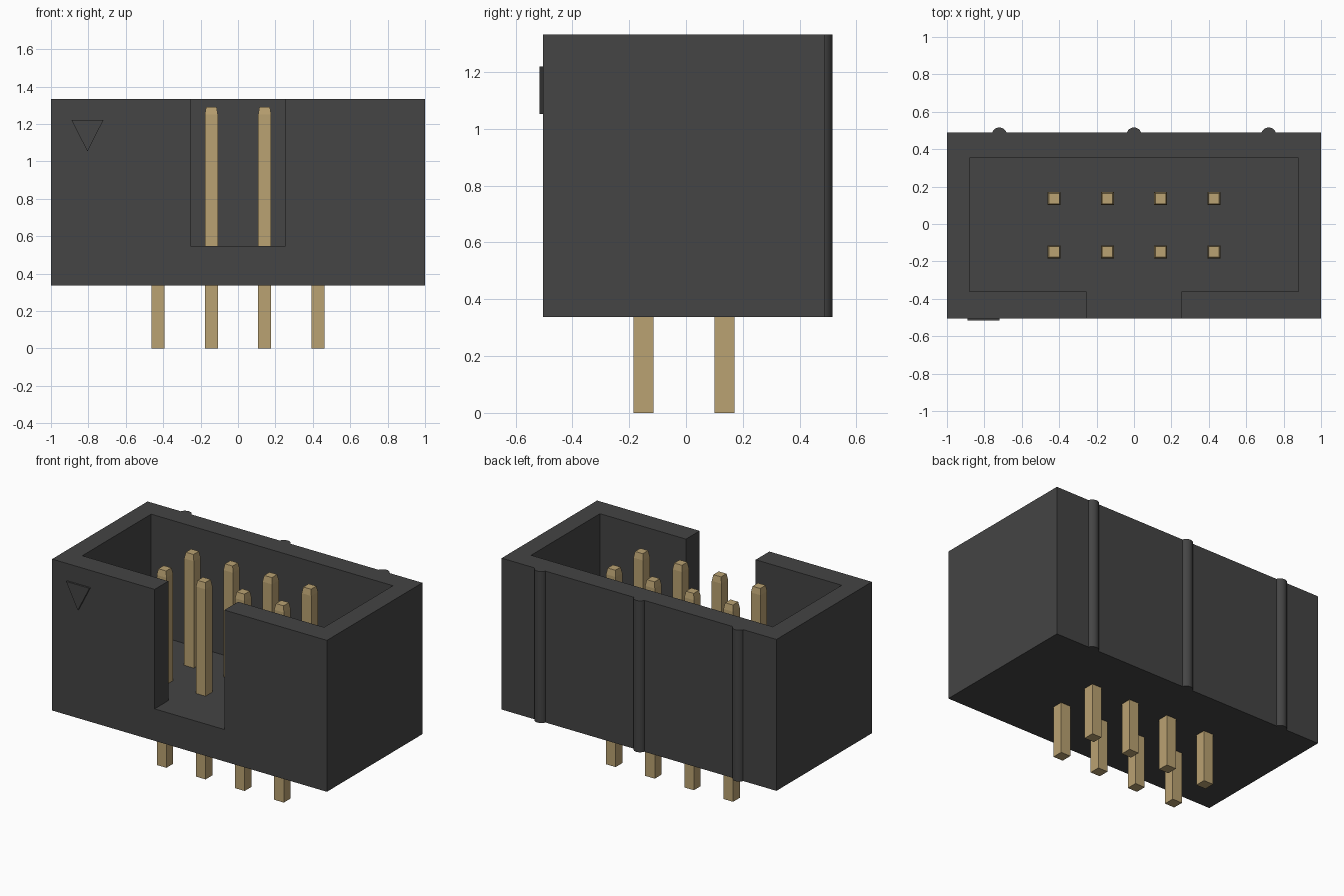
import bpy
import bmesh
import math
from mathutils import Matrix

old = bpy.data.objects.get("Cube")
if old:
    bpy.data.objects.remove(old, do_unlink=True)


def make_material(name, rgb):
    mat = bpy.data.materials.new(name)
    mat.use_nodes = True
    mat.diffuse_color = (*rgb, 1)
    mat.node_tree.nodes["Principled BSDF"].inputs["Base Color"].default_value = (*rgb, 1)
    return mat


BLACK = make_material("black plastic", (0.058, 0.058, 0.058))
GOLD = make_material("gold metal", (0.49, 0.36, 0.168))


def finish(name, bm, mat):
    bmesh.ops.recalc_face_normals(bm, faces=bm.faces)
    mesh = bpy.data.meshes.new(name)
    bm.to_mesh(mesh)
    bm.free()
    mesh.materials.append(mat)
    obj = bpy.data.objects.new(name, mesh)
    bpy.context.collection.objects.link(obj)
    return obj


def prism(name, outline, depth, mat, matrix=Matrix()):
    """Extrude a flat outline along its local z axis."""
    bm = bmesh.new()
    face = bm.faces.new([bm.verts.new((x, y, 0)) for x, y in outline])
    grown = bmesh.ops.extrude_face_region(bm, geom=[face])["geom"]
    top = [v for v in grown if isinstance(v, bmesh.types.BMVert)]
    bmesh.ops.translate(bm, verts=top, vec=(0, 0, depth))
    bmesh.ops.transform(bm, matrix=matrix, verts=bm.verts)
    return finish(name, bm, mat)


FRONT, BACK = -0.504, 0.488
BOTTOM, FLOOR, TOP = 0.337, 0.547, 1.333

# Housing with a T-shaped cavity that opens through the front wall
housing = prism("housing", [(-1, FRONT), (1, FRONT), (1, BACK), (-1, BACK)],
                TOP - BOTTOM, BLACK, Matrix.Translation((0, 0, BOTTOM)))
right_half = [(0.254, FRONT - 0.2), (0.254, -0.362), (0.88, -0.362), (0.88, 0.354)]
cavity = right_half + [(-x, y) for x, y in reversed(right_half)]
cutter = prism("cavity_cutter", cavity, 1, BLACK, Matrix.Translation((0, 0, FLOOR)))
cutter.hide_render = True
cut = housing.modifiers.new("cavity", "BOOLEAN")
cut.object = cutter
cut.operation = "DIFFERENCE"
cut.solver = "EXACT"
bpy.context.view_layer.objects.active = housing
bpy.ops.object.modifier_apply(modifier=cut.name)
bpy.data.objects.remove(cutter, do_unlink=True)

# Rounded ribs up the back wall
for label, x in (("right", -0.72), ("middle", 0), ("left", 0.72)):
    bm = bmesh.new()
    bmesh.ops.create_cone(bm, cap_ends=True, segments=32, radius1=0.04, radius2=0.04,
                          depth=TOP - BOTTOM,
                          matrix=Matrix.Translation((x, 0.476, (TOP + BOTTOM) / 2)))
    rib = finish("back_rib_" + label, bm, BLACK)
    bpy.ops.object.select_all(action="DESELECT")
    rib.select_set(True)
    bpy.context.view_layer.objects.active = rib
    bpy.ops.object.shade_smooth_by_angle(angle=math.radians(30))

# Raised triangle that marks the first pin
prism("pin_marker", [(-0.89, 1.22), (-0.805, 1.053), (-0.72, 1.22)], 0.016, BLACK,
      Matrix.Translation((0, FRONT + 0.004, 0)) @ Matrix.Rotation(math.pi / 2, 4, "X"))

# Two rows of square pins with tapered tips
PITCH, HALF = 0.285, 0.035
for row, y in (("front", -0.149), ("back", 0.136)):
    for i in range(4):
        x = (i - 1.5) * PITCH
        bm = bmesh.new()
        rings = []
        for z, h in ((0, HALF), (1.25, HALF), (1.29, 0.028)):
            rings.append([bm.verts.new((x + sx * h, y + sy * h, z))
                          for sx, sy in ((-1, -1), (1, -1), (1, 1), (-1, 1))])
        for low, high in zip(rings, rings[1:]):
            for k in range(4):
                n = (k + 1) % 4
                bm.faces.new((low[k], low[n], high[n], high[k]))
        bm.faces.new(rings[0])
        bm.faces.new(rings[-1])
        finish(f"{row}_pin_{i + 1}", bm, GOLD)
